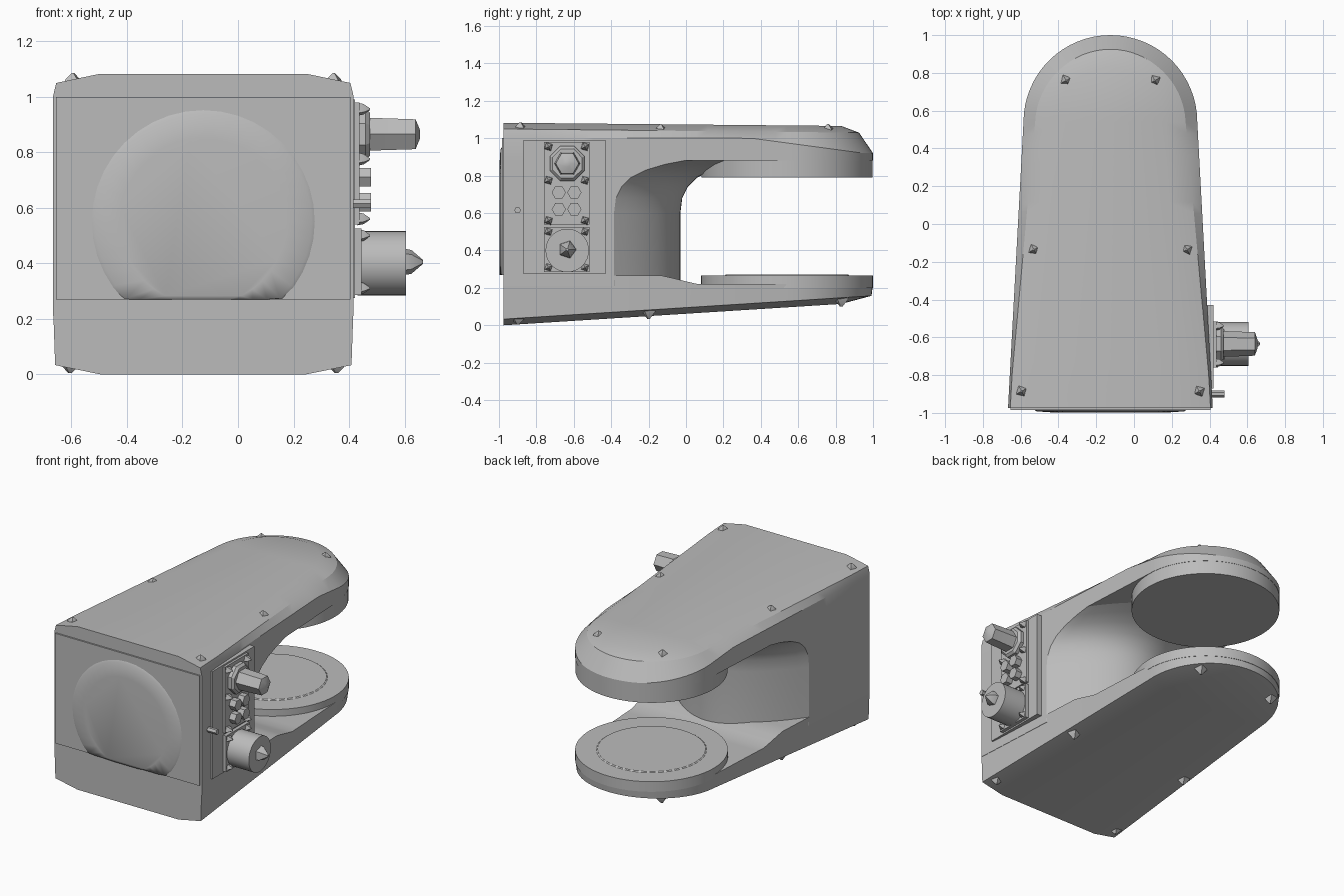
import bpy, bmesh, math
from mathutils import Vector

if "Cube" in bpy.data.objects:
    bpy.data.objects.remove(bpy.data.objects["Cube"], do_unlink=True)

CX, FRONT, R, CY = -0.125, -0.975, 0.46, 0.54   # body axis, front plane, rounded end

grey = bpy.data.materials.new("plain grey")
grey.use_nodes = True
grey.diffuse_color = (0.5, 0.5, 0.5, 1)
grey.node_tree.nodes["Principled BSDF"].inputs["Base Color"].default_value = (0.5, 0.5, 0.5, 1)


def finish(name, bm, angle=30):
    bmesh.ops.remove_doubles(bm, verts=bm.verts, dist=1e-4)
    bmesh.ops.recalc_face_normals(bm, faces=bm.faces)
    me = bpy.data.meshes.new(name)
    bm.to_mesh(me)
    bm.free()
    me.materials.append(grey)
    me.shade_smooth()
    me.set_sharp_from_angle(angle=math.radians(angle))
    ob = bpy.data.objects.new(name, me)
    bpy.context.collection.objects.link(ob)
    return ob


def mix(a, b, t):
    t = min(max(t, 0), 1)
    return a + (b - a) * t


def half_width(y):
    return mix(0.542, R, (y - FRONT) / (CY - FRONT))


# Half outline of the body: tapered side, then a quarter circle (position, normal)
def half_outline():
    pts = []
    for i in range(26):
        y = mix(FRONT, CY, i / 25)
        pts.append((half_width(y), y, 1, 0))
    for i in range(1, 17):
        a = math.pi / 2 * i / 16
        c, s = math.cos(a), math.sin(a)
        pts.append((R * c, CY + R * s, c, s))
    return pts


# Slab of stacked outlines; each level is (inset by y, height by y)
def slab(name, levels):
    bm = bmesh.new()
    rings = []
    for inset, height in levels:
        sides = []
        for s in (1, -1):
            row = []
            for x, y, nx, ny in half_outline():
                d = inset(y)
                yy = y - ny * d
                row.append(bm.verts.new((CX + s * (x - nx * d), yy, height(yy))))
            sides.append(row)
        rings.append(sides)
    n = len(rings[0][0])
    for lo, hi in zip(rings, rings[1:]):
        for s in (0, 1):
            for i in range(n - 1):
                bm.faces.new((lo[s][i], lo[s][i + 1], hi[s][i + 1], hi[s][i]))
        bm.faces.new((lo[0][0], lo[1][0], hi[1][0], hi[0][0]))
    for a, b in (rings[0], rings[-1]):
        for i in range(n - 1):
            bm.faces.new((a[i], a[i + 1], b[i + 1], b[i]))
    return finish(name, bm, 25)


# Turned part: (radius, distance) steps along an axis
def turned(name, centre, axis, steps, sides=32, turn=0.0, angle=30):
    bm = bmesh.new()
    q = Vector(axis).to_track_quat('Z', 'Y')
    rings = []
    for r, d in steps:
        rings.append([bm.verts.new(Vector(centre) + q @ Vector((
            r * math.cos(turn + math.tau * i / sides),
            r * math.sin(turn + math.tau * i / sides), d))) for i in range(sides)])
    for a, b in zip(rings, rings[1:]):
        for i in range(sides):
            j = (i + 1) % sides
            bm.faces.new((a[i], a[j], b[j], b[i]))
    bm.faces.new(rings[0])
    bm.faces.new(rings[-1])
    return finish(name, bm, angle)


def box(name, lo, hi):
    bm = bmesh.new()
    bmesh.ops.create_cube(bm, size=1)
    for v in bm.verts:
        v.co = [mix(a, b, c + 0.5) for a, b, c in zip(lo, hi, v.co)]
    return finish(name, bm)


# Upper housing with bevelled rim and crowned lid
slab("upper_housing", [
    (lambda y: 0, lambda y: 0.88),
    (lambda y: 0, lambda y: mix(1.0, 0.92, (y - 0.35) / 0.6)),
    (lambda y: mix(0.012, 0.075, (y + 0.8) / 1.7), lambda y: mix(1.05, 1.03, (y + 1) / 1.9)),
    (lambda y: 0.17, lambda y: mix(1.083, 1.065, (y + 1) / 1.9)),
])


# Lower base: underside slopes up to the back, top dips before the round platform
def under(y):
    return mix(0, 0.125, (y - FRONT) / 1.975)


slab("lower_base", [
    (lambda y: 0.17, under),
    (lambda y: 0.008, lambda y: under(y) + 0.033),
    (lambda y: 0, lambda y: mix(0.265, 0.222, (y + 0.12) / 0.17)),
])

# Column: straight sides, rounded nose, sweeping forward into the upper housing
bm = bmesh.new()
rings = []
for z, d in ((0.21, 0), (0.6, 0), (0.68, 0.01), (0.74, 0.04), (0.79, 0.09),
             (0.83, 0.17), (0.86, 0.27), (0.885, 0.4)):
    yc = -0.385 + d
    w = half_width(yc)
    pts = [(-half_width(FRONT), FRONT), (half_width(FRONT), FRONT)]
    for i in range(25):
        t = 1 - i / 12
        pts.append((w * t, yc + 0.355 * (1 - t * t)))
    rings.append([bm.verts.new((CX + x, y, z)) for x, y in pts])
for a, b in zip(rings, rings[1:]):
    for i in range(len(a)):
        j = (i + 1) % len(a)
        bm.faces.new((a[i], a[j], b[j], b[i]))
bm.faces.new(rings[0])
bm.faces.new(rings[-1])
finish("column", bm)

# Round head and platform
turned("head_disc", (CX, CY, 0.79), (0, 0, 1), [(R - 0.002, 0), (R - 0.002, 0.13)], 64)
turned("platform_disc", (CX, CY, 0.2), (0, 0, 1), [(R, 0), (R, 0.067)], 64)
turned("platform_ring", (CX, CY, 0.265), (0, 0, 1), [(0.335, 0), (0.325, 0.007)], 40)

# Front panel with a shallow round bulge, cut flat at the seam
box("front_panel", (CX - 0.53, -0.985, 0.27), (CX + 0.53, -0.96, 1.0))
bulge = turned("front_bulge", (CX, -0.98, 0.55), (0, -1, 0),
               [(0.41, 0), (0.39, 0.012), (0.3, 0.018)], 40)
for v in bulge.data.vertices:
    v.co.z = max(v.co.z, 0.27)

# Control panel on the left side
box("side_panel", (0.36, -0.87, 0.275), (0.422, -0.43, 0.99))
box("upper_control_plate", (0.41, -0.76, 0.54), (0.437, -0.515, 0.98))
box("lower_control_plate", (0.41, -0.76, 0.285), (0.445, -0.515, 0.525))
OUT = (1, 0, 0)
turned("socket", (0.42, -0.635, 0.865), OUT, [(0.1, 0), (0.1, 0.04), (0.085, 0.055)], 8, 0.39)
turned("upper_knob", (0.43, -0.635, 0.865), OUT,
       [(0.075, 0), (0.068, 0.05), (0.062, 0.21), (0.02, 0.225)], 6)
turned("lower_knob", (0.43, -0.635, 0.4), OUT, [(0.116, 0), (0.116, 0.175)], 32)
turned("lower_knob_tip", (0.6, -0.635, 0.405), OUT,
       [(0.05, 0), (0.045, 0.025), (0.008, 0.066)], 5)
for y in (-0.68, -0.597):
    for z in (0.71, 0.62):
        turned("button", (0.43, y, z), OUT, [(0.038, 0), (0.038, 0.05)], 6)
turned("side_peg", (0.39, -0.9, 0.615), OUT, [(0.018, 0), (0.018, 0.09)], 6)


def screw(name, pos, axis, r, h):
    turned(name, pos, axis, [(r, 0), (r * 0.8, h * 0.5), (r * 0.15, h)], 4, 0.5)


for y in (-0.735, -0.54):
    for z in (0.955, 0.775, 0.56, 0.5, 0.31):
        screw("panel_screw", (0.43, y, z), OUT, 0.027, 0.045)

# Lid screws and underside feet, mirrored about the body axis
for s in (1, -1):
    for x, y, z in ((0.47, -0.885, 1.04), (0.405, -0.135, 1.03), (0.235, 0.76, 1.03)):
        screw("lid_screw", (CX + s * x, y, z), (0, 0, 1), 0.038, 0.045)
    for x, y in ((0.48, -0.9), (0.44, -0.2), (0.28, 0.83)):
        screw("foot", (CX + s * x, y, under(y) + 0.06), (0, 0, -1), 0.05, 0.06 if y < -0.5 else 0.075)
